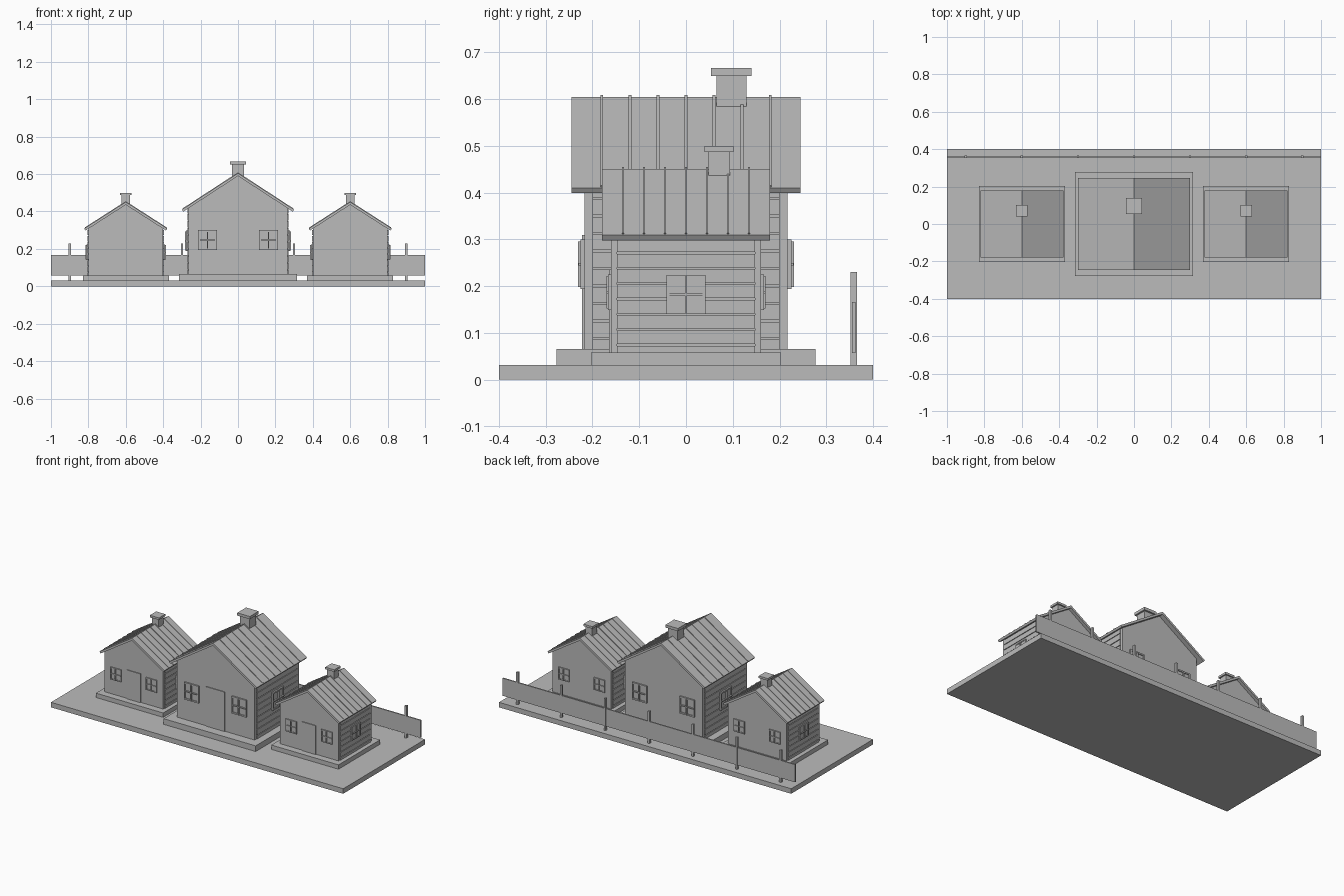
import bpy
import bmesh
from math import hypot, pi
from mathutils import Matrix, Vector

cube = bpy.data.objects.get("Cube")
if cube:
    bpy.data.objects.remove(cube, do_unlink=True)

grey = bpy.data.materials.new("plain grey")
grey.use_nodes = True
grey.diffuse_color = (0.5, 0.5, 0.5, 1)
grey.node_tree.nodes["Principled BSDF"].inputs["Base Color"].default_value = (0.5, 0.5, 0.5, 1)


def finish(name, bm, matrix):
    bmesh.ops.transform(bm, matrix=matrix, verts=bm.verts)
    bmesh.ops.recalc_face_normals(bm, faces=bm.faces)
    mesh = bpy.data.meshes.new(name)
    bm.to_mesh(mesh)
    bm.free()
    mesh.materials.append(grey)
    obj = bpy.data.objects.new(name, mesh)
    bpy.context.collection.objects.link(obj)


def boxes(name, items, matrix=Matrix()):
    """One object from boxes given as (x0, x1, y0, y1, z0, z1)."""
    bm = bmesh.new()
    for x0, x1, y0, y1, z0, z1 in items:
        size = Vector((x1 - x0, y1 - y0, z1 - z0))
        mid = Vector((x0 + x1, y0 + y1, z0 + z1)) / 2
        bmesh.ops.create_cube(bm, size=1, matrix=Matrix.Translation(mid) @ Matrix.Diagonal(size).to_4x4())
    finish(name, bm, matrix)


def prisms(name, profile, spans, matrix=Matrix()):
    """Extrude an x-z profile along y over each span."""
    bm = bmesh.new()
    for y0, y1 in spans:
        face = bm.faces.new([bm.verts.new((x, y0, z)) for x, z in profile])
        out = bmesh.ops.extrude_face_region(bm, geom=[face], use_keep_orig=True)
        verts = [v for v in out["geom"] if isinstance(v, bmesh.types.BMVert)]
        bmesh.ops.translate(bm, verts=verts, vec=(0, y1 - y0, 0))
    finish(name, bm, matrix)


def chevron(apex, xe, ze, t):
    """Gable roof section with square-cut eaves."""
    run = hypot(xe, apex - ze)
    dx, dz = t * (apex - ze) / run, t * xe / run
    drop = t * run / xe
    return [(0, apex), (xe, ze), (xe - dx, ze - dz), (0, apex - drop),
            (-xe + dx, ze - dz), (-xe, ze)]


def window(name, matrix, w, h, k):
    """Framed window with four panes, facing local -y, centred at the origin."""
    f, b, d = 0.009 * k, 0.003 * k, 0.009 * k
    boxes(name, [
        (-w, w, -0.004, 0.004, -h, h),
        (-w, w, -d, 0.003, h - f, h), (-w, w, -d, 0.003, -h, f - h),
        (-w, f - w, -d, 0.003, f - h, h - f), (w - f, w, -d, 0.003, f - h, h - f),
        (-b, b, -0.014 * k, 0, -h + f / 2, h - f / 2),
        (-w + f / 2, w - f / 2, -0.013 * k, 0, -b, b)], matrix)


def house(label, cx, k, plinth, floor, wall, roof, apex, eave, door, win, side, chim, chim_z, rows, pitch):
    at = Matrix.Translation((cx, 0, 0))
    px, py = plinth
    wx, wy = wall
    rx, ry = roof
    boxes(label + "_plinth", [(-px, px, -py, py, 0.03, floor)], at)

    # walls: core and two flat gable panels
    panel = 0.017 * k
    slope = (apex - eave) / rx
    top = apex - 0.014

    def gable(x):
        return [(-x, floor), (x, floor), (x, top - slope * x), (0, top), (-x, top - slope * x)]
    prisms(label + "_wall_core", gable(wx - 0.007), [(-wy + 0.002, wy - 0.002)], at)
    prisms(label + "_gable_panels", gable(wx), [(-wy, panel - wy), (wy - panel, wy)], at)

    # side boards
    wall_top = top - slope * wx
    boards = []
    for s in (-1, 1):
        xa, xb = sorted((s * (wx - 0.015), s * (wx + 0.004)))
        z = floor + 0.022 * k - pitch
        for i in range(rows):
            z0, z1 = max(z + 0.002, floor), min(z + pitch - 0.002, wall_top)
            boards.append((xa, xb, panel - wy, wy - panel, z0, z1))
            z += pitch
    boxes(label + "_side_boards", boards, at)

    # roof and battens
    prisms(label + "_roof", chevron(apex, rx, eave, 0.013), [(-ry, ry)], at)
    step = 0.06 * k
    spans = [(i * step - 0.003 * k, i * step + 0.003 * k) for i in range(-3, 4)]
    prisms(label + "_roof_battens", chevron(apex + 0.004, rx - 0.002, eave + 0.005, 0.007), spans, at)

    # chimney
    cy, cap, shaft = chim
    z0, z1, z2 = chim_z
    boxes(label + "_chimney", [(-shaft, shaft, cy - shaft, cy + shaft, z0, z1),
                               (-cap, cap, cy - cap, cy + cap, z1, z2)], at)

    # door
    dw, dh = door
    boxes(label + "_door", [(-dw, dw, -wy - 0.005, -wy + 0.005, floor, dh)], at)

    # windows on all four sides
    u, w, zc, h = win
    sw, sz = side
    back = Matrix.Rotation(pi, 4, "Z")
    for s, lr in ((-1, "right"), (1, "left")):
        turn = Matrix.Rotation(s * pi / 2, 4, "Z")
        window(f"{label}_front_window_{lr}", at @ Matrix.Translation((s * u, -wy, zc)), w, h, k)
        window(f"{label}_back_window_{lr}", at @ Matrix.Translation((s * u, wy, zc)) @ back, w, h, k)
        window(f"{label}_side_window_{lr}", at @ Matrix.Translation((s * (wx + 0.004), 0, sz)) @ turn, sw, sw, k)


# ground slab
boxes("ground_slab", [(-1, 1, -0.4, 0.4, 0, 0.031)])

# fence along the back
boxes("fence_panel", [(-1, 1, 0.355, 0.363, 0.057, 0.166)])
boxes("fence_posts", [(i * 0.3 - 0.006, i * 0.3 + 0.006, 0.352, 0.366, 0.03, 0.23) for i in range(-3, 4)])

# three houses
house("main_house", 0, 1, (0.315, 0.277), 0.066, (0.265, 0.217), (0.3, 0.245), 0.605, 0.41,
      (0.063, 0.31), (0.163, 0.05, 0.247, 0.053), (0.055, 0.243),
      (0.097, 0.043, 0.032), (0.55, 0.65, 0.667), 10, 0.0375)
for s, name in ((-1, "right_house"), (1, "left_house")):
    house(name, s * 0.6, 0.75, (0.23, 0.203), 0.058, (0.2, 0.16), (0.222, 0.18), 0.451, 0.309,
          (0.047, 0.236), (0.122, 0.037, 0.187, 0.038), (0.042, 0.182),
          (0.071, 0.031, 0.023), (0.4, 0.487, 0.5), 8, 0.0328)
